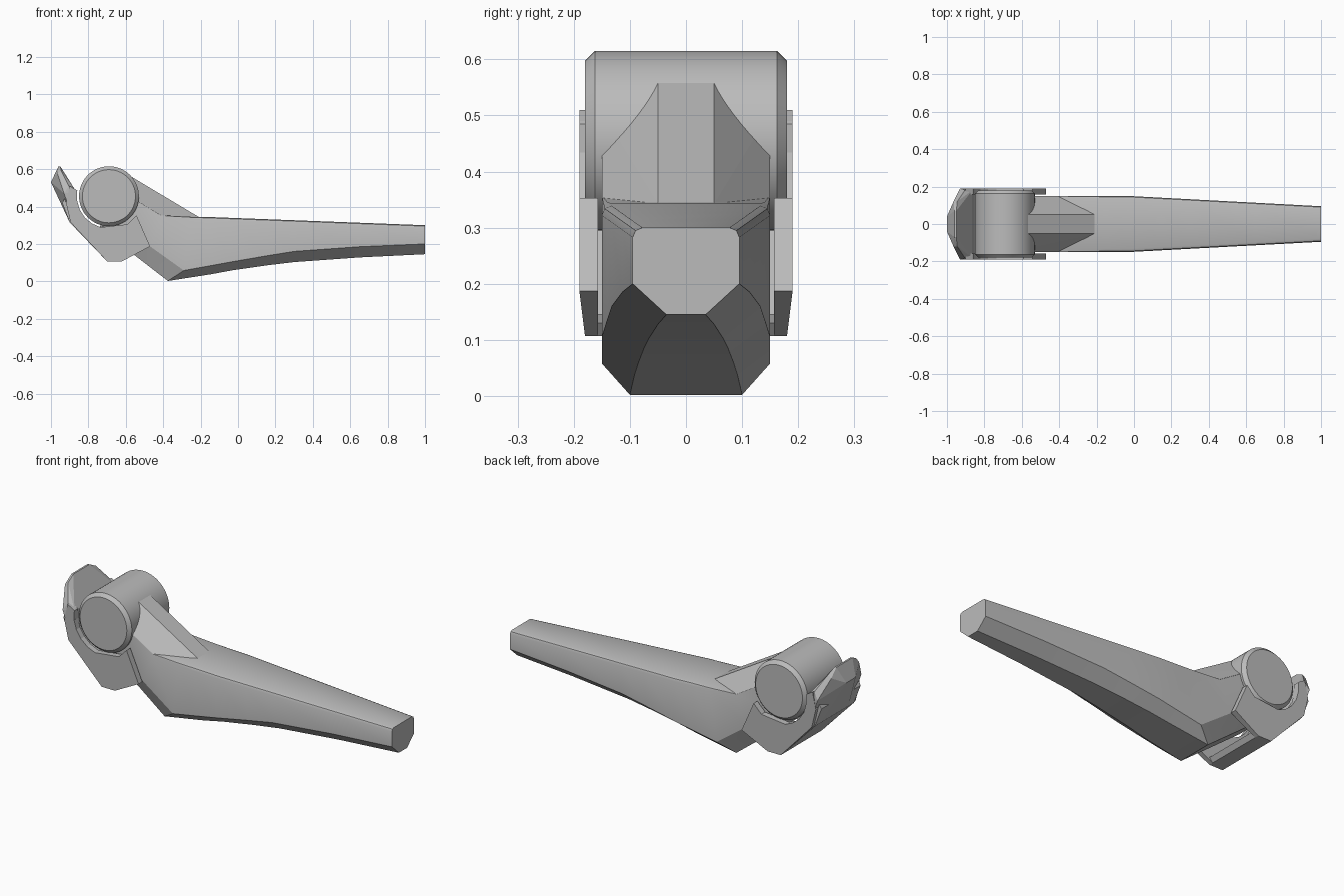
import bpy, bmesh, math

cube = bpy.data.objects.get("Cube")
if cube:
    bpy.data.objects.remove(cube, do_unlink=True)

grey = bpy.data.materials.new("plain_grey")
grey.use_nodes = True
colour = (0.5, 0.5, 0.5, 1)
grey.diffuse_color = colour
grey.node_tree.nodes["Principled BSDF"].inputs["Base Color"].default_value = colour


def finish(name, bm, smooth=None):
    """Turn a bmesh into a named grey object."""
    bmesh.ops.recalc_face_normals(bm, faces=bm.faces)
    mesh = bpy.data.meshes.new(name)
    bm.to_mesh(mesh)
    bm.free()
    mesh.materials.append(grey)
    obj = bpy.data.objects.new(name, mesh)
    bpy.context.collection.objects.link(obj)
    if smooth:
        bpy.ops.object.select_all(action="DESELECT")
        obj.select_set(True)
        bpy.context.view_layer.objects.active = obj
        bpy.ops.object.shade_smooth_by_angle(angle=math.radians(smooth))
    return obj


def loft(name, rings, smooth=None):
    """Skin closed rings of equal length and cap both ends."""
    bm = bmesh.new()
    loops = [[bm.verts.new(p) for p in ring] for ring in rings]
    for a, b in zip(loops, loops[1:]):
        for i in range(len(a)):
            j = (i + 1) % len(a)
            bm.faces.new((a[i], a[j], b[j], b[i]))
    bm.faces.new(loops[0])
    bm.faces.new(loops[-1])
    return finish(name, bm, smooth)


def mirrored_hull(name, points):
    """Convex solid around points and their copies across y = 0."""
    bm = bmesh.new()
    for x, y, z in points:
        bm.verts.new((x, y, z))
        bm.verts.new((x, -y, z))
    bmesh.ops.convex_hull(bm, input=bm.verts)
    bmesh.ops.dissolve_limit(bm, angle_limit=0.02, verts=bm.verts, edges=bm.edges)
    return finish(name, bm)


# Joint drum with chamfered rims
def circle(y, radius, n=64):
    return [(-0.69 + radius * math.cos(math.tau * i / n), y,
             0.455 + radius * math.sin(math.tau * i / n)) for i in range(n)]


loft("joint_drum", [circle(-0.18, 0.142), circle(-0.162, 0.16),
                    circle(0.162, 0.16), circle(0.18, 0.142)], 30)


# Tapering beam: top, side edge and bottom positions, half widths, corner radius
def section(top, side, bottom, width, base, r):
    half = [(bottom[0], base, bottom[1]), (side[0], width, side[1]),
            (top[0], width, top[1] - r),
            (top[0], width - 0.3 * r, top[1] - 0.3 * r),
            (top[0], width - r, top[1])]
    return half + [(x, -y, z) for x, y, z in reversed(half)]


rings = [
    section((-0.66, 0.505), (-0.66, 0.32), (-0.74, 0.285), 0.15, 0.10, 0.003),
    section((-0.41, 0.353), (-0.47, 0.187), (-0.56, 0.145), 0.15, 0.10, 0.003),
    section((-0.25, 0.345), (-0.29, 0.058), (-0.375, 0.002), 0.15, 0.10, 0.01),
]
for x, side, bottom, base in [(-0.15, 0.083, 0.037, 0.092), (-0.03, 0.105, 0.059, 0.085),
                              (0.15, 0.136, 0.085, 0.075), (0.3, 0.16, 0.103, 0.066),
                              (0.65, 0.185, 0.128, 0.05), (1.0, 0.2, 0.145, 0.035)]:
    top = 0.338 - 0.038 * x
    width = 0.15 - 0.055 * max(0, (x + 0.03) / 1.03)
    rings.append(section((x, top), (x, side), (x, bottom), width, base, 0.017))
loft("beam", rings, 25)

# Wedge joining the beam to the drum
mirrored_hull("neck_wedge", [(-0.63, 0.05, 0.595), (-0.206, 0.05, 0.342),
                             (-0.41, 0.15, 0.353), (-0.66, 0.15, 0.505)])

# Guard: pointed upper plate
mirrored_hull("guard_tip", [
    (-1.0, 0.04, 0.53), (-0.96, 0.07, 0.615), (-0.95, 0.07, 0.615),
    (-0.965, 0.12, 0.575), (-0.945, 0.12, 0.59), (-0.93, 0.19, 0.47),
    (-0.905, 0.18, 0.51), (-0.90, 0.12, 0.315), (-0.88, 0.19, 0.33),
    (-0.865, 0.18, 0.48), (-0.855, 0.18, 0.38)])

# Guard: bent shell under the drum
shell = [(-0.94, 0.42), (-0.90, 0.315), (-0.70, 0.107), (-0.62, 0.107), (-0.60, 0.13),
         (-0.68, 0.145), (-0.82, 0.29), (-0.865, 0.42), (-0.865, 0.48), (-0.90, 0.49)]
loft("guard_shell", [[(x, y, z) for x, z in shell] for y in (-0.17, 0.17)])

# Guard: side arms cradling the drum
arm = [(-0.92, 0.42), (-0.895, 0.315), (-0.70, 0.107), (-0.62, 0.107),
       (-0.47, 0.187), (-0.543, 0.353), (-0.59, 0.305)]
arm += [(-0.69 + 0.172 * math.cos(math.radians(a)), 0.455 + 0.172 * math.sin(math.radians(a)))
        for a in range(-105, -191, -17)]
arm += [(-0.866, 0.49), (-0.9, 0.51)]
for name, s in (("left_guard_arm", 1), ("right_guard_arm", -1)):
    inner = [(x, s * 0.157, z) for x, z in arm]
    outer = [(x, s * (0.18 if z < 0.15 else 0.19), z) for x, z in arm]
    loft(name, [inner, outer])
